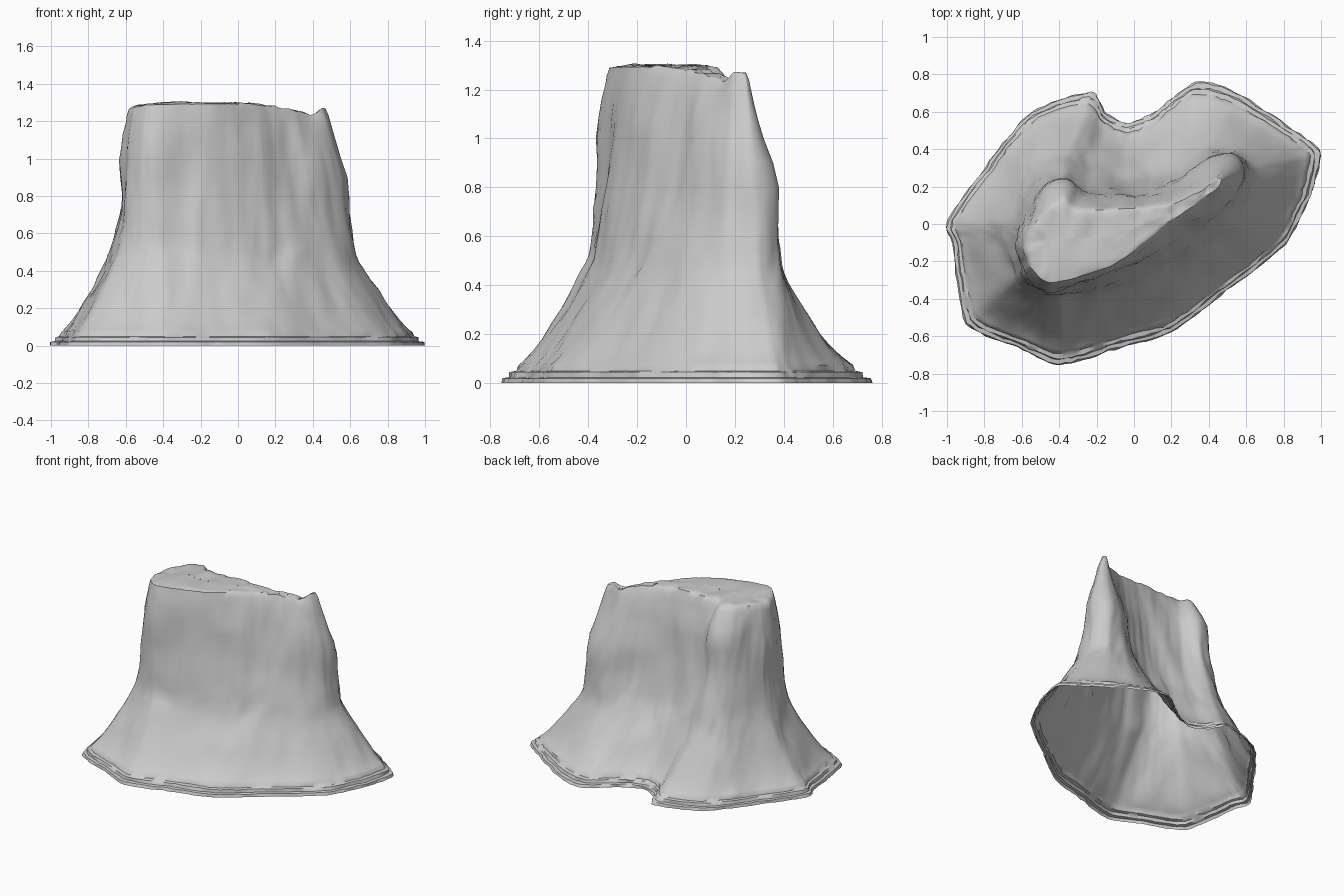
import bpy, bmesh
from math import exp
from mathutils import Vector, noise

if "Cube" in bpy.data.objects:
    bpy.data.objects.remove(bpy.data.objects["Cube"])

# Matching outlines: ground, waist (z = 0.5) and top rim, clockwise from the left
BASE = [(-1, .02), (-.77, .34), (-.55, .6), (-.23, .71), (-.15, .59), (-.03, .54), (.11, .6),
        (.33, .765), (.54, .71), (.89, .48), (1, .38), (.95, .16), (.81, -.11), (.5, -.36),
        (.2, -.58), (-.1, -.67), (-.4, -.755), (-.65, -.65), (-.9, -.535), (-.97, -.13)]
WAIST = [(-.69, 0), (-.6, .17), (-.5, .31), (-.36, .35), (-.22, .28), (-.06, .24), (.08, .25),
         (.24, .32), (.4, .38), (.55, .38), (.63, .3), (.62, .16), (.52, 0), (.32, -.14),
         (.1, -.27), (-.16, -.36), (-.4, -.39), (-.53, -.37), (-.63, -.29), (-.69, -.1)]
RIM = [(-.57, -.05), (-.52, .01), (-.45, .08), (-.38, .12), (-.31, .07), (-.1, .08), (.08, .09),
       (.22, .11), (.36, .18), (.44, .245), (.47, .24), (.45, .19), (.34, .11), (.2, .02),
       (.06, -.1), (-.15, -.24), (-.42, -.31), (-.49, -.295), (-.55, -.23), (-.58, -.13)]
# (height, blend) pairs: terraced skirt and flare, then the steep upper wall
SKIRT = [(0, 0), (.02, .02), (.024, .08), (.045, .1), (.05, .16), (.075, .19), (.085, .23),
         (.13, .35), (.18, .46), (.24, .57), (.3, .68), (.36, .79), (.42, .89), (.46, .95)]
WALL = [(.5, 0), (.56, .1), (.63, .2), (.71, .31), (.8, .41), (.9, .5), (1, .59),
        (1.08, .67), (1.15, .76), (1.21, .85), (1.25, .92), (1.28, 1)]
SPINE = [(-.45, -.08), (-.1, -.07), (.2, .065), (.35, .145), (.44, .215)]
# Local bulges and hollows of the wall: x, y, z, amount
BULGES = [(.53, .33, .82, .05), (-.45, -.34, 1.0, .03), (-.39, .2, 1.08, .045),
          (-.65, -.05, .75, -.03), (.4, .27, .75, .03)]
STEPS = 9


def smooth_loop(pts):
    """Closed Catmull-Rom curve, softened toward straight segments."""
    out, n = [], len(pts)
    for i in range(n):
        a, b, c, d = (Vector(pts[(i + k) % n]) for k in (-1, 0, 1, 2))
        for s in range(STEPS):
            t = s / STEPS
            curve = .5 * (2 * b + (c - a) * t + (2 * a - 5 * b + 4 * c - d) * t ** 2
                          + (3 * b - a - 3 * c + d) * t ** 3)
            out.append(curve.lerp(b.lerp(c, t), .4))
    return out


def interp(x, pts):
    for (x0, y0), (x1, y1) in zip(pts, pts[1:]):
        if x <= x1:
            return y0 + (y1 - y0) * (x - x0) / (x1 - x0)
    return pts[-1][1]


def rough(p, z):
    """Vertical fluting plus broad dents on the rock wall."""
    v = Vector((p.x, p.y, z))
    flute = noise.noise(Vector((p.x * 9, p.y * 9, z * 1.6)))
    dent = noise.noise(v * 5 + Vector((3, 7, 1)))
    grain = noise.noise(v * 22)
    return .012 * flute + .013 * dent + .008 * grain


def bulge(p, z):
    return sum(a * exp(-((p.x - x) ** 2 + (p.y - y) ** 2) / .018 - ((z - h) / .2) ** 2)
               for x, y, h, a in BULGES)


def top_height(p):
    """Top edge height, falling to the right with a raised end spike."""
    z = interp(p.x, [(-.6, 1.255), (-.54, 1.28), (-.4, 1.292), (0, 1.292), (.2, 1.275),
                     (.33, 1.255), (.39, 1.23), (.41, 1.24), (.45, 1.268), (.6, 1.25)])
    return z + .01 * noise.noise(Vector((p.x * 16, p.y * 16, 2)))


base, waist, rim = map(smooth_loop, (BASE, WAIST, RIM))
n = len(base)
bm = bmesh.new()
rings = []

# Skirt and wall
for lower, upper, profile in ((base, waist, SKIRT), (waist, rim, WALL)):
    for z, f in profile:
        loop = [a.lerp(b, f) for a, b in zip(lower, upper)]
        ring = []
        for i, p in enumerate(loop):
            tan = loop[(i + 1) % n] - loop[i - 1]
            normal = Vector((-tan.y, tan.x)).normalized()
            amount = rough(p, z) * min(1, .25 + z * 3) * (.5 if z > 1.2 else 1)
            if z < .09:  # ragged ledges
                amount += .01 * noise.noise(Vector((p.x * 25, p.y * 25, z * 60)))
            if z > .5:
                amount += bulge(p, z)
            q = p + normal * amount
            h = z + (top_height(p) - 1.28) * max(0, (z - .9) / .38)
            # uneven waist height
            h += .05 * exp(-((z - .47) / .16) ** 2) * noise.noise(Vector((p.x * 4, p.y * 4, 9)))
            ring.append(bm.verts.new((q.x, q.y, h)))
        rings.append(ring)

# Uneven cap closing onto a bent spine
edge = [v.co.copy() for v in rings[-1]]
for t in (.12, .35, .65, 1):
    ring = []
    for e in edge:
        x = max(-.45, min(.44, e.x))
        q = e.xy.lerp(Vector((x, interp(x, SPINE))), t)
        z = top_height(q) + .012 * noise.noise(Vector((q.x * 7, q.y * 7, 5))) * t
        ring.append(bm.verts.new((q.x, q.y, z + (.006 if q.x < .2 else 0))))
    rings.append(ring)

for a, b in zip(rings, rings[1:]):
    for i in range(n):
        j = (i + 1) % n
        bm.faces.new((a[j], a[i], b[i], b[j]))
bmesh.ops.remove_doubles(bm, verts=bm.verts, dist=.0005)
bmesh.ops.recalc_face_normals(bm, faces=bm.faces)

mesh = bpy.data.meshes.new("rock_stump")
bm.to_mesh(mesh)
bm.free()
stump = bpy.data.objects.new("rock_stump", mesh)
bpy.context.collection.objects.link(stump)
bpy.context.view_layer.objects.active = stump
stump.select_set(True)
bpy.ops.object.shade_smooth_by_angle(angle=.8)
